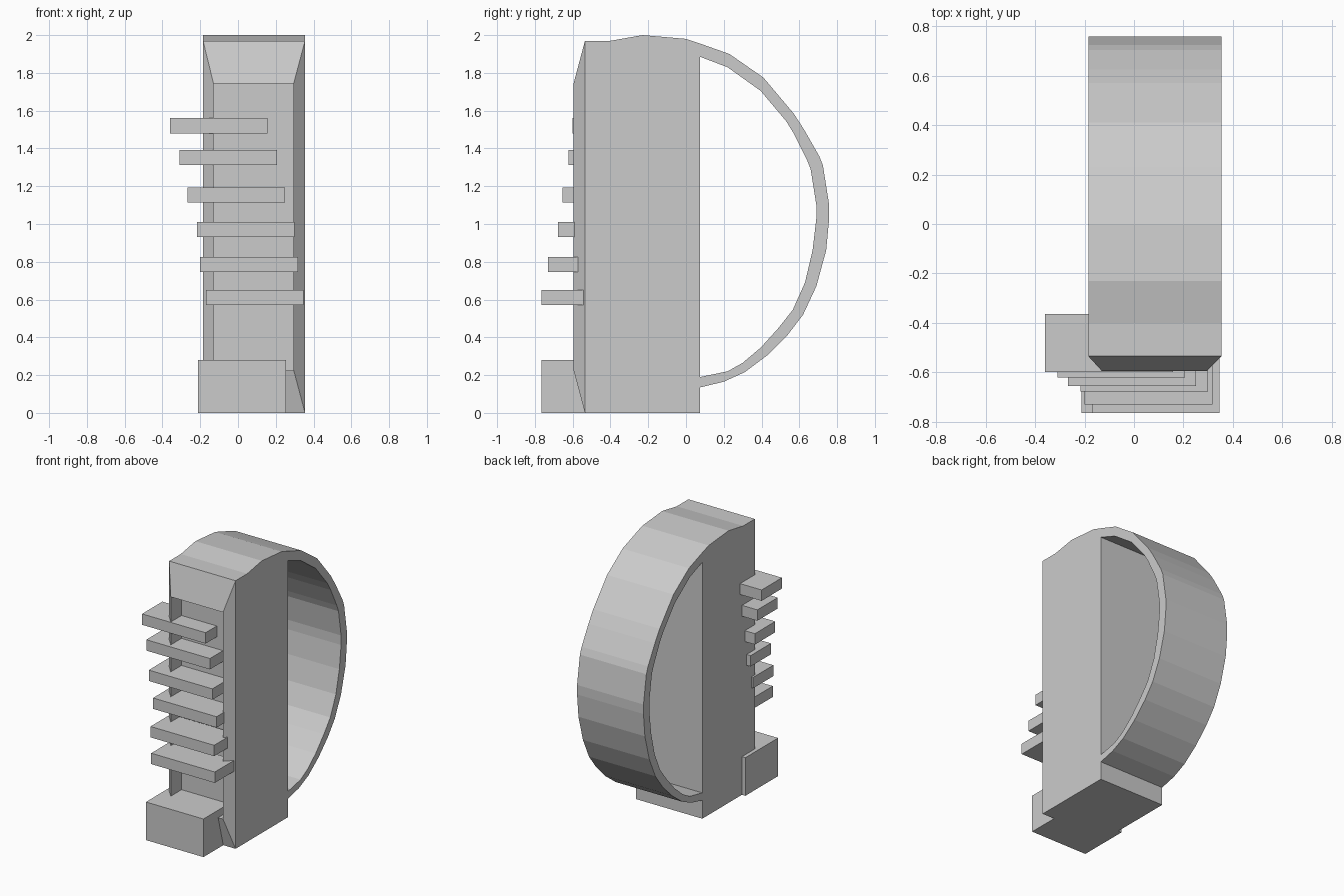
import bpy, bmesh

if "Cube" in bpy.data.objects:
    bpy.data.objects.remove(bpy.data.objects["Cube"])

X0, X1 = -0.185, 0.355


def finish(name, bm):
    bmesh.ops.recalc_face_normals(bm, faces=bm.faces[:])
    mesh = bpy.data.meshes.new(name)
    bm.to_mesh(mesh)
    bm.free()
    obj = bpy.data.objects.new(name, mesh)
    bpy.context.collection.objects.link(obj)
    return obj


def prism(profile):
    """Extrude a (y, z) outline across the full width."""
    bm = bmesh.new()
    face = bm.faces.new([bm.verts.new((X0, y, z)) for y, z in profile])
    res = bmesh.ops.extrude_face_region(bm, geom=[face], use_keep_orig=True)
    for v in res["geom"]:
        if isinstance(v, bmesh.types.BMVert):
            v.co.x = X1
    return bm


def box(name, x0, x1, y0, y1, z0, z1):
    bm = bmesh.new()
    bmesh.ops.create_cube(bm, size=1)
    for v in bm.verts:
        v.co = (x1 if v.co.x > 0 else x0, y1 if v.co.y > 0 else y0,
                z1 if v.co.z > 0 else z0)
    return finish(name, bm)


def extrude_front(bm, face, place):
    """Extrude one face and reposition its new corners."""
    res = bmesh.ops.extrude_discrete_faces(bm, faces=[face])
    new = res["faces"][0]
    for v in new.verts:
        place(v.co)
    return new


# Body: slab with a slightly domed top, bevelled front and recessed panel
bm = prism([(-0.535, 0), (0.075, 0), (0.075, 1.955), (0, 1.98),
            (-0.23, 2.0), (-0.40, 1.97), (-0.535, 1.97)])
bmesh.ops.recalc_face_normals(bm, faces=bm.faces[:])
front = min(bm.faces, key=lambda f: f.calc_center_median().y)


def to_rim(co):
    co.x = 0.295 if co.x > 0.1 else -0.13
    co.z = 1.745 if co.z > 1 else 0.225
    co.y = -0.595


def to_recess(co):
    co.y = -0.47


front = extrude_front(bm, front, to_rim)
extrude_front(bm, front, to_recess)
finish("body", bm)

# Curved band at the back
outer = [(0.075, 1.955), (0.23, 1.90), (0.41, 1.775), (0.57, 1.585), (0.625, 1.50),
         (0.705, 1.36), (0.725, 1.31), (0.758, 1.10), (0.758, 1.03), (0.742, 0.86),
         (0.69, 0.67), (0.62, 0.52), (0.54, 0.415), (0.43, 0.305), (0.31, 0.215),
         (0.20, 0.165), (0.075, 0.135)]
inner = [(0.075, 0.19), (0.22, 0.22), (0.30, 0.265), (0.395, 0.345), (0.49, 0.45),
         (0.565, 0.545), (0.63, 0.69), (0.67, 0.86), (0.69, 1.03), (0.69, 1.10),
         (0.66, 1.29), (0.64, 1.34), (0.57, 1.48), (0.53, 1.545), (0.395, 1.705),
         (0.22, 1.83), (0.075, 1.885)]
finish("back_band", prism(outer + inner))

# Staggered front bars: left x, front y, bottom z
bars = [(-0.36, -0.60, 1.48), (-0.31, -0.622, 1.312), (-0.267, -0.655, 1.113),
        (-0.217, -0.677, 0.93), (-0.20, -0.73, 0.745), (-0.17, -0.765, 0.57)]
for i, (x, y, z) in enumerate(bars):
    box(f"front_bar_{i + 1}", x, x + 0.517, y, y + 0.236, z, z + 0.08)

# Foot block
box("foot_block", -0.213, 0.255, -0.765, -0.385, 0, 0.28)
